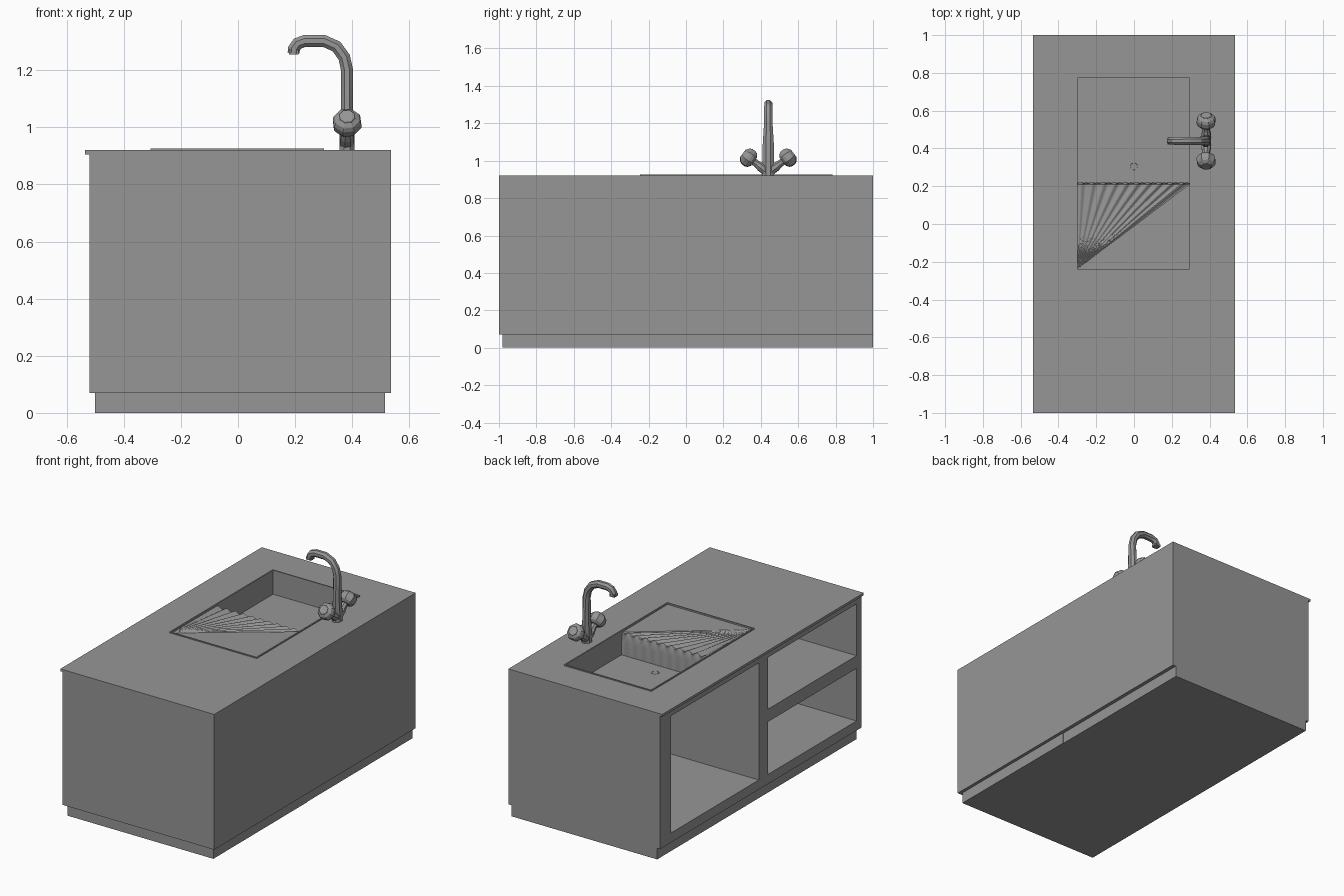
import bpy, bmesh, math
from mathutils import Vector

if "Cube" in bpy.data.objects:
    bpy.data.objects.remove(bpy.data.objects["Cube"])

grey = bpy.data.materials.new("mid_grey")
grey.use_nodes = True
grey.diffuse_color = (0.305, 0.305, 0.305, 1)
grey.node_tree.nodes["Principled BSDF"].inputs["Base Color"].default_value = grey.diffuse_color


def finish(name, bm, normals=True, smooth=False):
    if normals:
        bmesh.ops.recalc_face_normals(bm, faces=bm.faces)
    mesh = bpy.data.meshes.new(name)
    bm.to_mesh(mesh)
    bm.free()
    obj = bpy.data.objects.new(name, mesh)
    bpy.context.collection.objects.link(obj)
    mesh.materials.append(grey)
    if smooth:
        bpy.ops.object.select_all(action="DESELECT")
        obj.select_set(True)
        bpy.context.view_layer.objects.active = obj
        bpy.ops.object.shade_smooth_by_angle(angle=math.radians(30))
    return obj


def box(name, x, y, z):
    bm = bmesh.new()
    bmesh.ops.create_cube(bm, size=1)
    for v in bm.verts:
        v.co = [r[0] + (c + 0.5) * (r[1] - r[0]) for c, r in zip(v.co, (x, y, z))]
    return finish(name, bm)


def frame(name, outer, inner, z):
    """Rectangular slab with a rectangular hole."""
    bm = bmesh.new()
    loops = []
    for h in z:
        for (x0, x1), (y0, y1) in (outer, inner):
            loops.append([bm.verts.new((x, y, h)) for x, y in
                          ((x0, y0), (x1, y0), (x1, y1), (x0, y1))])
    lo_out, lo_in, hi_out, hi_in = loops
    for a, b in ((lo_out, lo_in), (hi_out, hi_in), (lo_out, hi_out), (lo_in, hi_in)):
        for i in range(4):
            j = (i + 1) % 4
            bm.faces.new((a[i], a[j], b[j], b[i]))
    return finish(name, bm)


def skin(name, rings, smooth=True):
    """Closed tube through a list of rings."""
    bm = bmesh.new()
    rows = [[bm.verts.new(p) for p in ring] for ring in rings]
    n = len(rows[0])
    for a, b in zip(rows, rows[1:]):
        for i in range(n):
            j = (i + 1) % n
            bm.faces.new((a[i], a[j], b[j], b[i]))
    bm.faces.new(rows[0])
    bm.faces.new(rows[-1])
    return finish(name, bm, smooth=smooth)


def ring(centre, u, v, sides=8):
    pts = []
    for i in range(sides):
        a = math.tau * (i + 0.5) / sides
        pts.append(centre + u * math.cos(a) + v * math.sin(a))
    return pts


def lathe(name, start, axis, profile, sides=8, smooth=False):
    axis = axis.normalized()
    u = axis.orthogonal().normalized()
    v = axis.cross(u)
    return skin(name, [ring(start + axis * t, u * r, v * r, sides) for t, r in profile], smooth)


# Carcass: back, ends, divider, floor, rails and shelf
X0, X1 = -0.52, 0.535
INNER = X1 - 0.07
SEAM = -0.045
LOW, HIGH, TOP = 0.07, 0.865, 0.905
box("back_panel", (INNER, X1), (-1, 1), (LOW, TOP))
for name, y in (("end_panel_sink", (0.89, 1)), ("end_panel_shelf", (-1, -0.95)),
                ("divider_sink", (SEAM, 0.02)), ("divider_shelf", (-0.07, SEAM))):
    box(name, (X0, INNER), y, (LOW, TOP))
box("floor_sink", (X0, INNER), (0.02, 0.89), (LOW, 0.13))
box("floor_shelf", (X0, INNER), (-0.95, -0.07), (LOW, 0.13))
box("middle_shelf", (X0, INNER), (-0.95, -0.07), (0.46, 0.54))
box("top_rail_sink", (X0, X0 + 0.08), (0.02, 0.89), (HIGH, TOP))
box("top_panel_shelf", (X0, INNER), (-0.95, -0.07), (HIGH, TOP))

# Recessed plinth in two lengths
box("plinth_shelf", (-0.50, 0.515), (-0.98, SEAM), (0, LOW))
box("plinth_sink", (-0.50, 0.512), (SEAM, 1), (0, LOW))

# Countertop and raised sink rim
RX, RY = (-0.306, 0.302), (-0.245, 0.782)
LX, LY = (-0.298, 0.294), (-0.237, 0.774)
frame("countertop", ((-0.535, 0.535), (-1, 1)), (RX, RY), (TOP, 0.92))
frame("sink_rim", (RX, RY), (LX, LY), (0.905, 0.926))

# Fluted edge shared by the drainboard and the basin wall
EDGE, BOTTOM, STEPS, FLUTES = 0.21, 0.775, 90, 10


def flute(i):
    return math.sin(math.tau * FLUTES * i / STEPS)


def edge_x(i):
    return LX[0] + (LX[1] - LX[0]) * i / STEPS


# Drainboard: flutes fan out from one corner and fade to flat
bm = bmesh.new()
corner = bm.verts.new((LX[0], LY[0], 0.917))
other = bm.verts.new((LX[1], LY[0], 0.917))
crest = [bm.verts.new((edge_x(i), EDGE, 0.914 + 0.006 * flute(i))) for i in range(STEPS + 1)]
for a, b in zip(crest, crest[1:]):
    bm.faces.new((corner, b, a))
bm.faces.new((corner, other, crest[-1]))
finish("drainboard", bm)
for f in bpy.data.objects["drainboard"].data.polygons:
    if f.normal.z < 0:
        f.flip()

# Fluted basin wall below the drainboard
bm = bmesh.new()
rows = []
for y, z, wave in ((EDGE, 0.914, 0), (EDGE + 0.006, 0.895, 0.004),
                   (EDGE + 0.008, 0.86, 0.003), (EDGE + 0.01, BOTTOM, 0)):
    rows.append([bm.verts.new((edge_x(i), y + wave * flute(i),
                               z + (0.006 * flute(i) if z > 0.91 else 0)))
                 for i in range(STEPS + 1)])
for a, b in zip(rows, rows[1:]):
    for i in range(STEPS):
        bm.faces.new((a[i], b[i], b[i + 1], a[i + 1]))
finish("fluted_wall", bm, normals=False, smooth=True)

# Basin walls and floor
frame("basin_walls", ((LX[0] - 0.008, LX[1] + 0.008), (EDGE - 0.004, LY[1] + 0.008)),
      (LX, (EDGE + 0.004, LY[1])), (BOTTOM - 0.01, 0.905))
box("basin_floor", LX, (EDGE, LY[1]), (BOTTOM - 0.01, BOTTOM))
lathe("drain", Vector((0, 0.305, BOTTOM - 0.03)), Vector((0, 0, 1)),
      ((0, 0.024), (0.032, 0.024), (0.032, 0.019), (0.031, 0.018)), 20)

# Tap: column and swan-neck spout swept along a path in the xz plane
TX, TY = 0.382, 0.44
path = ((TX, 0.92), (TX, 0.97), (TX, 1.06), (TX, 1.20), (0.372, 1.245), (0.345, 1.283),
        (0.30, 1.303), (0.235, 1.303), (0.208, 1.293), (0.196, 1.275), (0.195, 1.26))
rings = []
for k, (x, z) in enumerate(path):
    a, b = path[max(k - 1, 0)], path[min(k + 1, len(path) - 1)]
    across = Vector((b[1] - a[1], 0, a[0] - b[0])).normalized()
    depth = 0.029 if k < 2 else 0.023
    width = 0.034 if k < 3 else 0.026 - 0.0005 * k
    rings.append(ring(Vector((x, TY, z)), across * depth, Vector((0, width, 0))))
skin("spout", rings)
box("nozzle", (0.178, 0.212), (TY - 0.018, TY + 0.018), (1.255, 1.272))

# Tap: mirrored stems and faceted knobs
for side, label in ((-1, "front"), (1, "back")):
    axis = Vector((0, side * 0.8, 0.6))
    root = Vector((TX, TY, 0.937))
    lathe(label + "_stem", root, axis, ((0, 0.026), (0.05, 0.026), (0.075, 0.02), (0.11, 0.02)))
    lathe(label + "_knob", root, axis,
          ((0.096, 0.028), (0.108, 0.046), (0.122, 0.052), (0.142, 0.052),
           (0.156, 0.045), (0.166, 0.03), (0.17, 0.028)))
